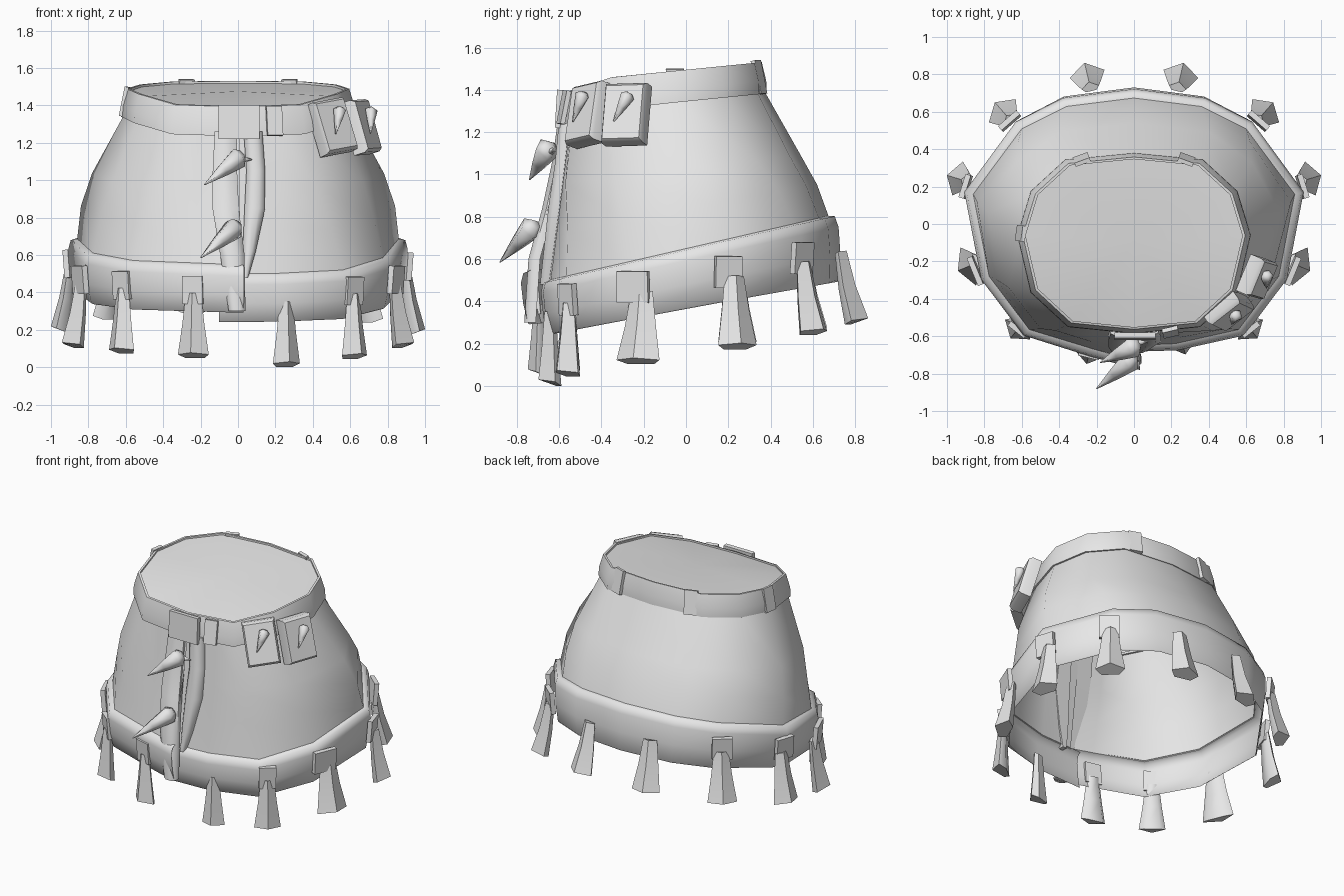
import bpy, bmesh, math
from mathutils import Vector, Matrix

if "Cube" in bpy.data.objects:
    bpy.data.objects.remove(bpy.data.objects["Cube"])

cloth = bpy.data.materials.new("light_grey")
cloth.diffuse_color = (0.8, 0.8, 0.8, 1)
cloth.use_nodes = True
cloth.node_tree.nodes["Principled BSDF"].inputs["Base Color"].default_value = cloth.diffuse_color


def make(name, verts, faces, angle=40, matrix=None):
    """Mesh object with clean normals and angle-limited smooth shading."""
    bm = bmesh.new()
    vs = [bm.verts.new(matrix @ Vector(v) if matrix else v) for v in verts]
    for f in faces:
        bm.faces.new([vs[i] for i in f])
    bmesh.ops.recalc_face_normals(bm, faces=bm.faces)
    me = bpy.data.meshes.new(name)
    bm.to_mesh(me)
    bm.free()
    me.materials.append(cloth)
    ob = bpy.data.objects.new(name, me)
    bpy.context.collection.objects.link(ob)
    bpy.ops.object.select_all(action='DESELECT')
    bpy.context.view_layer.objects.active = ob
    ob.select_set(True)
    bpy.ops.object.shade_smooth_by_angle(angle=math.radians(angle))
    return ob


def loft(name, rings, around=False, caps=False, angle=40, matrix=None):
    """Skin equal-length rings; around closes each ring, caps closes both outer rings."""
    n, m = len(rings[0]), len(rings)
    faces = []
    for r in range(m - 1):
        a, b = r * n, (r + 1) * n
        for i in range(n if around else n - 1):
            j = (i + 1) % n
            faces.append((a + i, a + j, b + j, b + i))
    if caps:
        faces += [tuple(range(n)), tuple(range((m - 1) * n, m * n))]
    return make(name, [v for ring in rings for v in ring], faces, angle, matrix)


def frame(x, y, z, out, lean=0.0, roll=0.0):
    """Local x along the surface, y outward, z up; lean tips the top inward."""
    return (Matrix.Translation((x, y, z)) @ Matrix.Rotation(out - math.pi / 2, 4, 'Z')
            @ Matrix.Rotation(lean, 4, 'X') @ Matrix.Rotation(roll, 4, 'Y'))


def box(name, matrix, w, d, h, taper=1.0, angle=30):
    rings = []
    for y, s in ((-d / 2, 1), (d / 4, 1), (d / 2, taper)):
        rings.append([(a * w / 2 * s, y, b * h / 2 * s)
                      for a, b in ((-1, -1), (1, -1), (1, 1), (-1, 1))])
    return loft(name, rings, around=True, caps=True, angle=angle, matrix=matrix)


def spike(name, base, tip, radius, sides=5):
    """Horn with a short rounded butt behind the base."""
    base, tip = Vector(base), Vector(tip)
    axis = tip - base
    turn = axis.to_track_quat('Z', 'Y').to_matrix().to_4x4()
    rings = [[(r * math.cos(k * math.tau / sides), r * math.sin(k * math.tau / sides), t * axis.length)
              for k in range(sides)]
             for t, r in ((-.12, radius * .45), (0, radius), (.45, radius * .62), (1, .003))]
    return loft(name, rings, around=True, caps=True, angle=75,
                matrix=Matrix.Translation(base) @ turn)


# Half outlines running from the centre back to the front
WAIST = [(0, .37), (.36, .335), (.54, .17), (.61, -.06), (.54, -.36), (.345, -.54)]
HIP = [(0, .54), (.40, .49), (.63, .33), (.78, .06), (.67, -.34), (.42, -.57)]
THIGH = [(0, .62), (.38, .57), (.62, .44), (.84, .12), (.73, -.30), (.50, -.56)]
HEM = [(0, .675), (.36, .63), (.60, .51), (.86, .16), (.775, -.28), (.56, -.565)]


def waist_z(y):
    """Height of the belt's top edge, dipping faster at the front."""
    return 1.495 + .1 * y + (.22 * (y + .35) if y < -.35 else 0)


def wrap_ring(half, front, gap, height, scale=1.0, lift=0.0, ends=(-.10, .03), flare=0.0):
    """Open ring whose left side sits in front of its right side."""
    right = [(ends[0], front), (.22, front * .985)] + half[:0:-1]
    left = half + [(.22, front * .985 - gap * .35), (-ends[1], front - gap)]
    pts = right + [(-x, y) for x, y in left]
    n = len(right)
    return [(x * scale, y * scale + flare * max(y, 0),
             height(y * scale) - (lift * min(y, 0) if i >= n else 0))
            for i, (x, y) in enumerate(pts)]


# Skirt body, overlapping behind the placket
lap = (-.02, .01)
loft("skirt_body", [
    wrap_ring(WAIST, -.56, .01, lambda y: waist_z(y) - .13, .99, 0, lap),
    wrap_ring(HIP, -.59, .03, lambda y: 1.03 + .12 * y, 1, 0, lap),
    wrap_ring(THIGH, -.62, .06, lambda y: .84 + .18 * y, 1, .04, lap),
    wrap_ring(HEM, -.65, .08, lambda y: .645 + .23 * y, 1, .09, lap)], angle=70)

# Hem band, a turned-over cuff
band = []
for scale, t in ((1.0, 0), (1.01, .02), (1.04, .4), (1.055, .8), (1.04, .97), (.995, 1)):
    band.append(wrap_ring(HEM, -.65, .09,
                          lambda y: .365 + .285 * t + (.19 + .04 * t) * y, scale, .09,
                          flare=.07 * (1 - t)))
loft("hem_band", band, angle=75)


# Belt and the closed waist
def belt_ring(scale, drop):
    pts = WAIST + [(0, -.575)] + [(-x, y) for x, y in WAIST[:0:-1]]
    out = []
    for x, y in pts:
        y = (y + .1) * scale - .1
        out.append((x * scale, y, waist_z(y) - drop))
    return out


loft("belt", [belt_ring(s, z) for s, z in
              ((.98, .15), (1.025, .15), (1.02, .09), (.975, 0), (.95, 0), (.95, .012))],
     around=True, angle=45)
make("waist_cap", belt_ring(.95, .012) + [(0, -.1, 1.475)],
     [(i, (i + 1) % 12, 12) for i in range(12)], 60)

# Belt buckle and loops
box("buckle", frame(.005, -.60, 1.31, -math.pi / 2, .06), .22, .03, .18)
for k, (x, y) in enumerate(((.195, -.578), (.28, .345), (-.28, .345), (-.605, -.05))):
    out = math.atan2((y + .1) / .22, x / .38)
    box(f"belt_loop_{k}", frame(x, y, waist_z(y) - .07, out, .2), .085, .022, .16)


# Front placket strips
def strip(name, path):
    rings = []
    for x, y, z, w in path:
        rings.append([(x - w / 2, y + .035, z), (x - w / 2, y, z), (x - w / 5, y - .02, z),
                      (x + w / 5, y - .02, z), (x + w / 2, y, z), (x + w / 2, y + .035, z)])
    loft(name, rings, around=True, caps=True, angle=60)


strip("left_placket", [(-.065, -.585, 1.26, .12), (-.07, -.615, 1.05, .13), (-.065, -.66, .84, .14),
                       (-.03, -.725, .60, .13), (-.005, -.745, .30, .09)])
strip("right_placket", [(.08, -.58, 1.26, .10), (.095, -.60, 1.05, .10), (.09, -.63, .85, .11),
                        (.06, -.655, .62, .07), (.04, -.67, .48, .03)])

# Horn toggles on the placket
spike("upper_toggle", (.0, -.655, 1.12), (-.18, -.74, .975), .06)
spike("lower_toggle", (-.02, -.73, .745), (-.20, -.88, .585), .06)
spike("toggle_pin", (.0, -.64, 1.11), (.075, -.63, 1.11), .025)

# Hem tabs and flared teeth: x, y, raise, width, outward flare, sideways shift
TEETH = [(.62, -.56, 0, .11, .01, .0), (.845, -.25, 0, .16, .05, .04),
         (.90, .20, -.015, .13, .05, .03), (.665, .55, -.015, .13, .065, .01),
         (.235, .735, 0, .13, .075, 0)]
TEETH += [(-x, y, .03 if y < -.4 else 0, w, p, s) for x, y, _, w, p, s in TEETH]
TEETH += [(.26, -.645, -.025, .09, .0, 0), (-.24, -.695, .03, .11, .0, 0)]
for k, (x, y, dz, w, flare, shift) in enumerate(TEETH):
    out = math.atan2(y / .52, x / .72)
    z = .365 + .19 * y + .15 + dz
    tabbed = x != .26 and y < .7     # the back pair and one front tooth have no tab
    if tabbed:
        box(f"hem_tab_{k}", frame(x, y, z, out, -.08), w, .03, .15)
    drop = z if x == .26 else .365
    rings = []
    for dz2, t, s in ((-.03, 0, .5), (-.2, .4, .72), (-drop, 1, 1)):
        b = (w * .5 + .03) * s
        push = flare * t - .005
        rings.append([(-b, push, dz2 + .02 * s), (0, push + .06 * s, dz2 + .03 * s),
                      (b, push, dz2 + .02 * s), (b * .6, push - .04 * s, dz2),
                      (-b * .6, push - .04 * s, dz2)])
    loft(f"hem_tooth_{k}", rings, around=True, caps=True, angle=50,
         matrix=frame(x, y + shift, z, out))

# Hip pouches, each with a fang clasp
for k, (x, y, out, roll) in enumerate(((.505, -.465, -.95, .15), (.66, -.285, -.40, .03))):
    m = frame(x, y, 1.285, out, .28, roll)
    box(f"pouch_{k}", m, .21, .085, .29, .9, 50)
    spike(f"pouch_fang_{k}", m @ Vector((-.03, .065, .07)), m @ Vector((.035, .055, -.05)), .036)
